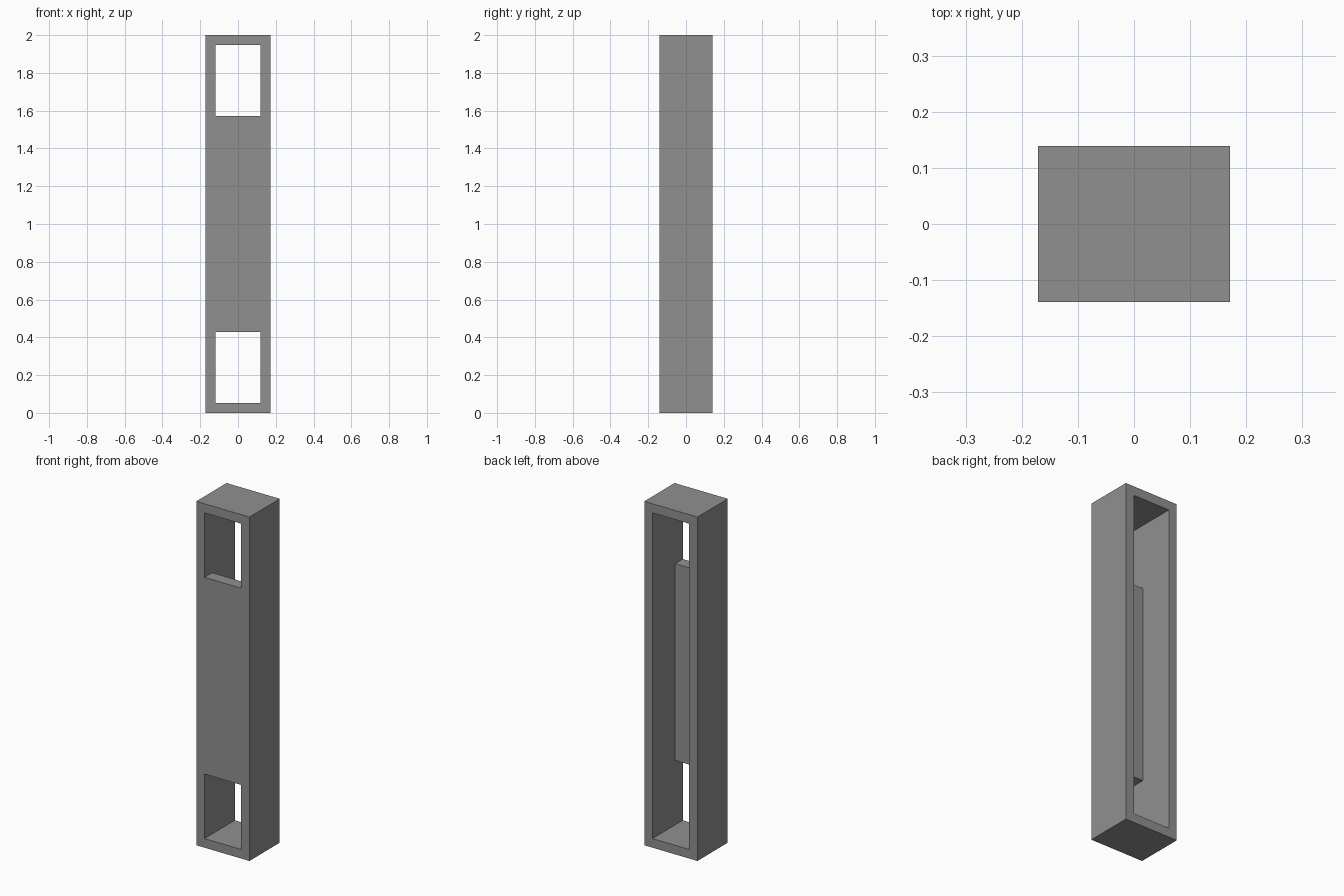
import bpy
import bmesh

if "Cube" in bpy.data.objects:
    bpy.data.objects.remove(bpy.data.objects["Cube"])

W, D, H = 0.171, 0.139, 2.0        # half width, half depth, height
IW, Z0, Z1 = 0.118, 0.053, 1.947   # inner half width, opening bottom and top

grey = bpy.data.materials.new("grey")
grey.diffuse_color = (0.28, 0.28, 0.28, 1)
grey.use_nodes = True
grey.node_tree.nodes["Principled BSDF"].inputs["Base Color"].default_value = grey.diffuse_color


def finish(name, bm):
    bmesh.ops.recalc_face_normals(bm, faces=bm.faces)
    mesh = bpy.data.meshes.new(name)
    bm.to_mesh(mesh)
    bm.free()
    mesh.materials.append(grey)
    obj = bpy.data.objects.new(name, mesh)
    bpy.context.collection.objects.link(obj)
    return obj


def rect(bm, hw, z0, z1, y):
    return [bm.verts.new((x, y, z)) for x, z in
            ((-hw, z0), (hw, z0), (hw, z1), (-hw, z1))]


# Hollow rectangular frame, open at the front and back
bm = bmesh.new()
loops = [rect(bm, W, 0, H, -D), rect(bm, IW, Z0, Z1, -D),
         rect(bm, IW, Z0, Z1, D), rect(bm, W, 0, H, D)]
for a, b in zip(loops, loops[1:] + loops[:1]):
    for i in range(4):
        j = (i + 1) % 4
        bm.faces.new((a[i], a[j], b[j], b[i]))
finish("frame", bm)

# Middle panel flush with the front, fitted between the side walls
bm = bmesh.new()
front = rect(bm, IW, 0.428, 1.572, -D)
back = rect(bm, IW, 0.428, 1.572, -D + 0.07)
bm.faces.new(front)
bm.faces.new(back)
for i in (0, 2):
    bm.faces.new((front[i], front[i + 1], back[i + 1], back[i]))
finish("front_panel", bm)
